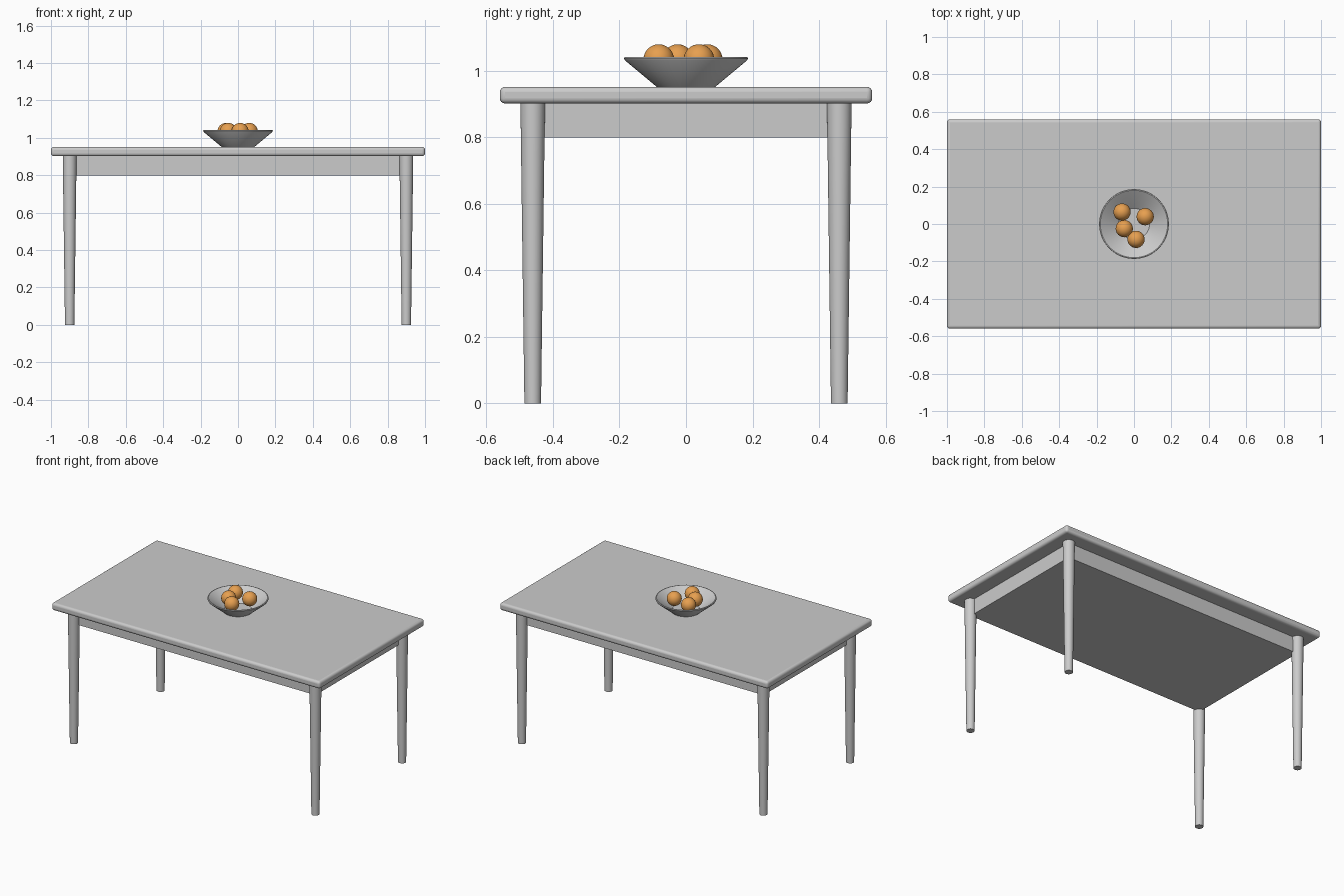
import bpy
from math import radians, cos, sin, pi

if "Cube" in bpy.data.objects:
    bpy.data.objects.remove(bpy.data.objects["Cube"])

def smooth(obj, angle=35):
    bpy.ops.object.select_all(action='DESELECT')
    obj.select_set(True)
    bpy.context.view_layer.objects.active = obj
    bpy.ops.object.shade_smooth_by_angle(angle=radians(angle))

def box(name, size, z):
    bpy.ops.mesh.primitive_cube_add(size=1, location=(0, 0, z))
    obj = bpy.context.object
    obj.name = name
    obj.scale = size
    bpy.ops.object.transform_apply(location=False, rotation=False, scale=True)
    return obj

def lathe(name, profile, sides):
    # profile starts and ends on the axis (radius 0)
    verts = [(0, 0, profile[0][1]), (0, 0, profile[-1][1])]
    ring = profile[1:-1]
    for r, z in ring:
        verts += [(r * cos(2 * pi * i / sides), r * sin(2 * pi * i / sides), z) for i in range(sides)]
    faces = []
    last = 2 + (len(ring) - 1) * sides
    for i in range(sides):
        j = (i + 1) % sides
        faces.append((0, 2 + j, 2 + i))
        faces.append((1, last + i, last + j))
        for k in range(len(ring) - 1):
            a, b = 2 + k * sides, 2 + (k + 1) * sides
            faces.append((a + i, a + j, b + j, b + i))
    mesh = bpy.data.meshes.new(name)
    mesh.from_pydata(verts, [], faces)
    obj = bpy.data.objects.new(name, mesh)
    bpy.context.collection.objects.link(obj)
    smooth(obj)
    return obj

# Table top with rounded edges
top = box("table_top", (2.0, 1.12, 0.05), 0.927)
bevel = top.modifiers.new("Rounded edges", 'BEVEL')
bevel.width = 0.016
bevel.segments = 4
smooth(top)

# Solid apron block under the top
box("apron", (1.8, 0.92, 0.102), 0.851)

# Four tapered round legs
for side, x in (("left", -0.9), ("right", 0.9)):
    for end, y in (("front", -0.461), ("back", 0.461)):
        bpy.ops.mesh.primitive_cone_add(vertices=32, radius1=0.025, radius2=0.037,
                                        depth=0.904, location=(x, y, 0.452))
        leg = bpy.context.object
        leg.name = f"{end}_{side}_leg"
        smooth(leg)

# Open fruit bowl
lathe("bowl", [(0, 0.952), (0.088, 0.952), (0.184, 1.032), (0.1865, 1.037), (0.185, 1.041),
               (0.180, 1.042), (0.174, 1.038), (0.083, 0.964), (0, 0.962)], 64)

# Oranges in the bowl
orange = bpy.data.materials.new("orange_skin")
orange.diffuse_color = (0.8, 0.35, 0.08, 1)
orange.use_nodes = True
orange.node_tree.nodes["Principled BSDF"].inputs["Base Color"].default_value = orange.diffuse_color
for n, (x, y) in enumerate([(-0.064, 0.064), (0.06, 0.039), (-0.052, -0.025), (0.011, -0.082)], 1):
    bpy.ops.mesh.primitive_uv_sphere_add(segments=32, ring_count=16, radius=0.046, location=(x, y, 1.034))
    fruit = bpy.context.object
    fruit.name = f"orange_{n}"
    fruit.data.materials.append(orange)
    smooth(fruit)
